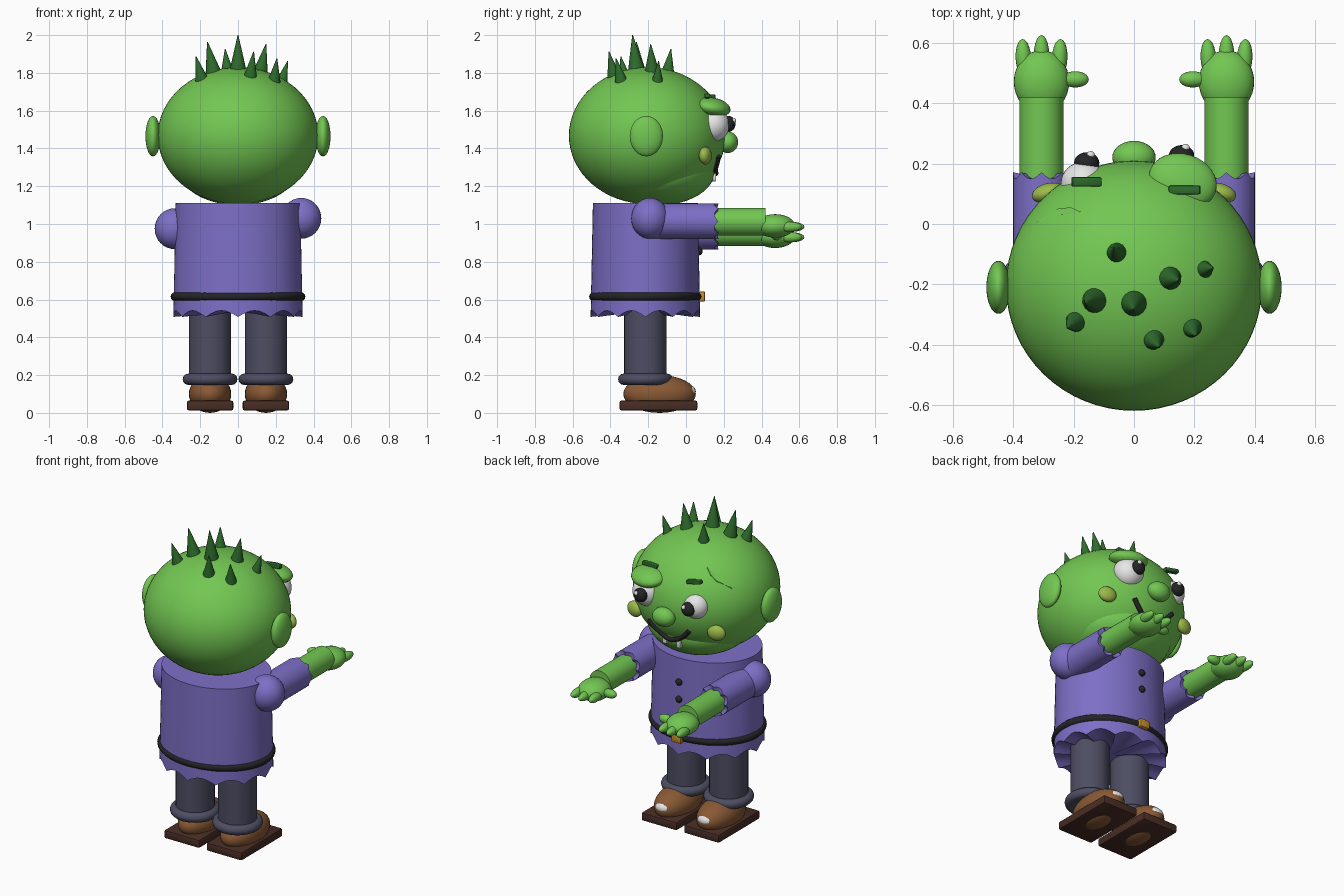
import bpy, bmesh, math
from mathutils import Vector, Euler

if "Cube" in bpy.data.objects:
    bpy.data.objects.remove(bpy.data.objects["Cube"])


def mat(name, r, g, b):
    m = bpy.data.materials.new(name)
    m.diffuse_color = (r, g, b, 1)
    m.use_nodes = True
    m.node_tree.nodes["Principled BSDF"].inputs["Base Color"].default_value = m.diffuse_color
    return m


SKIN = mat("skin green", .17, .57, .085)
CHEEK = mat("cheek lime", .34, .50, .07)
HAIR = mat("dark green", .028, .15, .026)
SHIRT = mat("shirt purple", .205, .16, .57)
BLACK = mat("black", .018, .018, .02)
GOLD = mat("gold", .56, .28, .03)
PANTS = mat("trouser slate", .075, .075, .125)
SHOE = mat("shoe brown", .25, .10, .035)
SOLE = mat("sole brown", .065, .026, .018)
WHITE = mat("white", .85, .85, .85)


def finish(name, bm, material, smooth=True):
    bmesh.ops.recalc_face_normals(bm, faces=bm.faces)
    me = bpy.data.meshes.new(name)
    bm.to_mesh(me)
    bm.free()
    me.materials.append(material)
    ob = bpy.data.objects.new(name, me)
    bpy.context.collection.objects.link(ob)
    if smooth:
        bpy.ops.object.select_all(action='DESELECT')
        ob.select_set(True)
        bpy.context.view_layer.objects.active = ob
        bpy.ops.object.shade_smooth_by_angle(angle=math.radians(40))
    return ob


def ball(name, loc, radii, material, rot=(0, 0, 0), seg=32):
    bm = bmesh.new()
    bmesh.ops.create_uvsphere(bm, u_segments=seg, v_segments=seg // 2, radius=1)
    ob = finish(name, bm, material)
    ob.location, ob.scale = loc, radii
    ob.rotation_euler = [math.radians(a) for a in rot]
    return ob


def box(name, loc, size, material, rot=(0, 0, 0), bevel=.006):
    bm = bmesh.new()
    bmesh.ops.create_cube(bm, size=1)
    bmesh.ops.scale(bm, vec=size, verts=bm.verts)
    if bevel:
        bmesh.ops.bevel(bm, geom=bm.edges[:], offset=bevel, segments=2,
                        affect='EDGES', profile=.5)
    ob = finish(name, bm, material)
    ob.location = loc
    ob.rotation_euler = [math.radians(a) for a in rot]
    return ob


def cone(name, a, b, r1, r2, material, seg=24):
    a, b = Vector(a), Vector(b)
    bm = bmesh.new()
    bmesh.ops.create_cone(bm, cap_ends=True, segments=seg, radius1=r1,
                          radius2=r2, depth=(b - a).length)
    ob = finish(name, bm, material)
    ob.location = (a + b) / 2
    ob.rotation_euler = (b - a).to_track_quat('Z', 'Y').to_euler()
    return ob


def ring(name, loc, rx, ry, minor, material):
    bpy.ops.mesh.primitive_torus_add(major_segments=48, minor_segments=12,
                                     major_radius=1, minor_radius=.1, location=loc)
    ob = bpy.context.object
    ob.name = name
    for i, v in enumerate(ob.data.vertices):
        x, y, z = v.co
        d = math.hypot(x, y)
        k = (d - 1) / .1 * minor
        v.co = (x / d * (rx + k), y / d * (ry + k), z / .1 * minor)
    ob.data.materials.append(material)
    bpy.ops.object.shade_smooth_by_angle(angle=math.radians(60))
    return ob


def ragged_tube(name, loc, r_low, r_top, height, lobes, wave, material, rot=(0, 0, 0)):
    """Closed elliptical tube from z=0 (scalloped hem) up to height."""
    bm = bmesh.new()
    n = lobes * 6
    lo, hi = [], []
    for i in range(n):
        a = 2 * math.pi * i / n
        c, s = math.cos(a), math.sin(a)
        z = wave * abs(math.sin(a * lobes / 2))
        lo.append(bm.verts.new((r_low[0] * c, r_low[1] * s, z)))
        hi.append(bm.verts.new((r_top[0] * c, r_top[1] * s, height)))
    mid = bm.verts.new((0, 0, wave))
    bm.faces.new(hi)
    for i in range(n):
        j = (i + 1) % n
        bm.faces.new((lo[i], lo[j], hi[j], hi[i]))
        bm.faces.new((lo[j], lo[i], mid))
    ob = finish(name, bm, material)
    ob.location = loc
    ob.rotation_euler = Euler([math.radians(a) for a in rot])
    return ob


# Head and jaw
HEAD = ((0, -.205, 1.468), (.425, .415, .362))
JAW = ((0, -.14, 1.285), (.31, .295, .185))
ball("head", *HEAD, SKIN, seg=64)
ball("jaw", *JAW, SKIN, seg=48)


def face_y(x, z):
    ys = []
    for c, r in (HEAD, JAW):
        k = 1 - (x / r[0]) ** 2 - ((z - c[2]) / r[2]) ** 2
        ys.append(c[1] + r[1] * math.sqrt(max(k, 0)))
    return max(ys)


def head_z(x, y):
    c, r = HEAD
    return c[2] + r[2] * math.sqrt(1 - (x / r[0]) ** 2 - ((y - c[1]) / r[1]) ** 2)


for s in (-1, 1):
    ball("ear", (s * .45, -.21, 1.465), (.04, .088, .107), SKIN)
    ball("cheek", (s * .285, .103, 1.362), (.055, .032, .047), CHEEK, (0, 0, -s * 15))
ball("nose", (0, .221, 1.433), (.072, .055, .057), SKIN)

# Eyes: one wide under a heavy lid, one smaller
for x, y, z, r, px, py, pz in ((.165, .145, 1.525, .09, .158, .227, 1.53),
                               (-.167, .135, 1.515, .076, -.157, .203, 1.515)):
    ball("eye", (x, y, z), (r, r * .95, r), WHITE)
    ball("pupil", (px, py, pz), (.042, .035, .042), BLACK, seg=24)
    ball("eye_glint", (px + .013, py + .026, pz + .018), (.014, .013, .014), WHITE, seg=16)
ball("eyelid", (.162, .142, 1.618), (.115, .092, .05), SKIN, (-12, 0, -18))
box("brow", (.168, .113, 1.676), (.105, .03, .024), HAIR, (0, -3, 0))
box("brow", (-.158, .14, 1.665), (.1, .032, .024), HAIR, (0, 12, 0))

# Mouth
cu = bpy.data.curves.new("mouth", 'CURVE')
cu.dimensions = '3D'
cu.bevel_depth = .014
cu.bevel_resolution = 3
cu.use_fill_caps = True
sp = cu.splines.new('POLY')
sp.points.add(16)
for i, p in enumerate(sp.points):
    t = i / 8 - 1
    x, z = .14 * t, 1.268 + .092 * t * t
    p.co = (x, face_y(x, z) + .004, z, 1)
cu.materials.append(BLACK)
bpy.context.collection.objects.link(bpy.data.objects.new("mouth", cu))
for x, h in ((-.055, .05), (.04, .04)):
    box("tooth", (x, face_y(x, 1.25) + .003, 1.25), (.03, .018, h), WHITE, bevel=.004)

# Scar on the brow
bm = bmesh.new()
outline = [(-.325, .005), (-.25, .052), (-.21, .055), (-.175, .04), (-.24, .03)]
top = [bm.verts.new((x, y, head_z(x, y) + .006)) for x, y in outline]
low = [bm.verts.new((x, y, head_z(x, y) - .003)) for x, y in outline]
bm.faces.new(top)
bm.faces.new(low[::-1])
for i in range(5):
    j = (i + 1) % 5
    bm.faces.new((top[i], low[i], low[j], top[j]))
finish("scar", bm, SKIN, False)

# Hair spikes: base x, y, radius, then tip
for x, y, r, tip in ((0, -.262, .046, (0, -.283, 2.0)),
                     (-.128, -.253, .045, (-.162, -.262, 1.963)),
                     (.117, -.18, .042, (.148, -.187, 1.952)),
                     (-.056, -.098, .037, (-.068, -.08, 1.926)),
                     (.064, -.38, .038, (.083, -.408, 1.912)),
                     (-.19, -.322, .038, (-.222, -.345, 1.886)),
                     (.23, -.152, .032, (.263, -.145, 1.862)),
                     (.19, -.342, .036, (.206, -.37, 1.876))):
    cone("hair_spike", (x, y, head_z(x, y) - .02), tip, r, .002, HAIR, 16)

# Shirt, belt, buckle, buttons
ragged_tube("shirt", (0, -.215, .508), (.342, .29), (.33, .278), .604, 12, .034, SHIRT)
ring("belt", (0, -.215, .616), .334, .275, .023, BLACK)
box("buckle", (0, .086, .616), (.065, .03, .052), GOLD)
for z in (.855, .963):
    ball("button", (0, .07, z), (.021, .018, .021), BLACK, seg=16)

# Arms reaching forward at different heights
for s, z in ((-1, .96), (1, 1.015)):
    x = s * .307
    ball("shoulder", (s * .335, -.19, z + .015), (.106, .1, .108), SHIRT)
    ragged_tube("sleeve", (x, .172, z), (.094, .094), (.094, .094), .37, 8, .022,
                SHIRT, (90, 0, 0))
    cone("forearm", (x, .1, z - .003), (x, .42, z - .003), .073, .073, SKIN, 32)
    hz = z - .025
    ball("hand", (x, .472, hz), (.092, .105, .062), SKIN)
    for k in (-1, 0, 1):
        ball("finger", (x + k * .06, .55 if k else .557, hz - .005),
             (.026, .064 if k else .07, .027), SKIN, (0, 0, -k * 3), 20)
    ball("thumb", (x - s * .112, .48, hz + .005), (.045, .027, .027), SKIN, seg=20)

# Legs and shoes
for s in (-1, 1):
    x = s * .148
    cone("trouser_leg", (x, -.215, .15), (x, -.215, .62), .112, .112, PANTS, 32)
    ring("trouser_cuff", (x, -.215, .178), .115, .115, .03, PANTS)
    ball("shoe", (x, -.14, .1), (.112, .192, .1), SHOE)
    ball("toe_cap", (x, .017, .113), (.048, .035, .033), WHITE, seg=20)
    box("sole", (x, -.146, .039), (.246, .412, .052), SOLE, bevel=.01)
